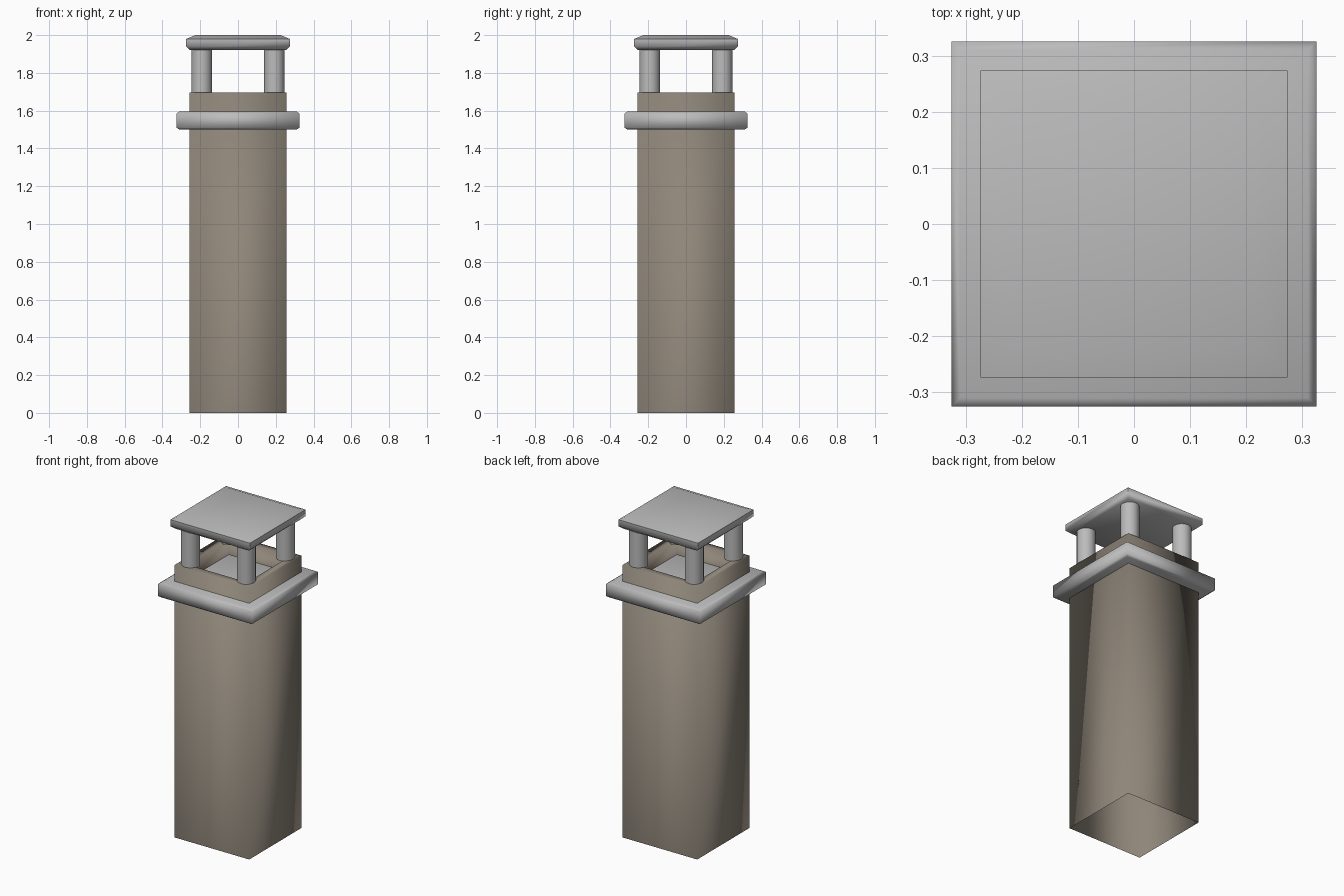
import bpy, bmesh, math

if "Cube" in bpy.data.objects:
    bpy.data.objects.remove(bpy.data.objects["Cube"])


def material(name, rgb):
    m = bpy.data.materials.new(name)
    m.diffuse_color = (*rgb, 1)
    m.use_nodes = True
    m.node_tree.nodes["Principled BSDF"].inputs["Base Color"].default_value = m.diffuse_color
    return m


stone = material("warm grey stone", (0.27, 0.235, 0.19))
metal = material("light grey", (0.50, 0.50, 0.50))


def square_loft(name, rings, mat, close_ends, smooth_angle):
    """Stack square rings of (half width, z) into one skin."""
    bm = bmesh.new()
    loops = [[bm.verts.new((sx * h, sy * h, z))
              for sx, sy in ((-1, -1), (1, -1), (1, 1), (-1, 1))] for h, z in rings]
    for a, b in zip(loops, loops[1:]):
        for i in range(4):
            j = (i + 1) % 4
            bm.faces.new((a[i], a[j], b[j], b[i]))
    if close_ends:
        bm.faces.new(loops[0][::-1])
        bm.faces.new(loops[-1])
    me = bpy.data.meshes.new(name)
    bm.to_mesh(me)
    bm.free()
    me.materials.append(mat)
    ob = bpy.data.objects.new(name, me)
    bpy.context.collection.objects.link(ob)
    finish(ob, smooth_angle)
    return ob


def finish(ob, angle):
    bpy.ops.object.select_all(action='DESELECT')
    ob.select_set(True)
    bpy.context.view_layer.objects.active = ob
    bpy.ops.object.shade_smooth_by_angle(angle=math.radians(angle))


# shaft: open tube with a flat rim and a recess at the top
square_loft("chimney_shaft",
            [(0.258, 0), (0.258, 1.695), (0.21, 1.695), (0.21, 1.56)],
            stone, False, 91)

# collar: slab through the shaft, its top closes the recess
square_loft("collar",
            [(0.31, 1.50), (0.325, 1.51), (0.325, 1.585), (0.31, 1.595)],
            metal, True, 60)

# cap: bevelled square lid
square_loft("cap",
            [(0.255, 1.922), (0.274, 1.94), (0.274, 1.98), (0.225, 2.0)],
            metal, True, 60)

# four round posts carrying the cap
for sx, sy, corner in ((-1, -1, "front_left"), (1, -1, "front_right"),
                       (-1, 1, "back_left"), (1, 1, "back_right")):
    bpy.ops.mesh.primitive_cylinder_add(vertices=16, radius=0.054, depth=0.24,
                                        location=(sx * 0.192, sy * 0.192, 1.81))
    post = bpy.context.object
    post.name = corner + "_post"
    post.data.materials.append(metal)
    finish(post, 40)
